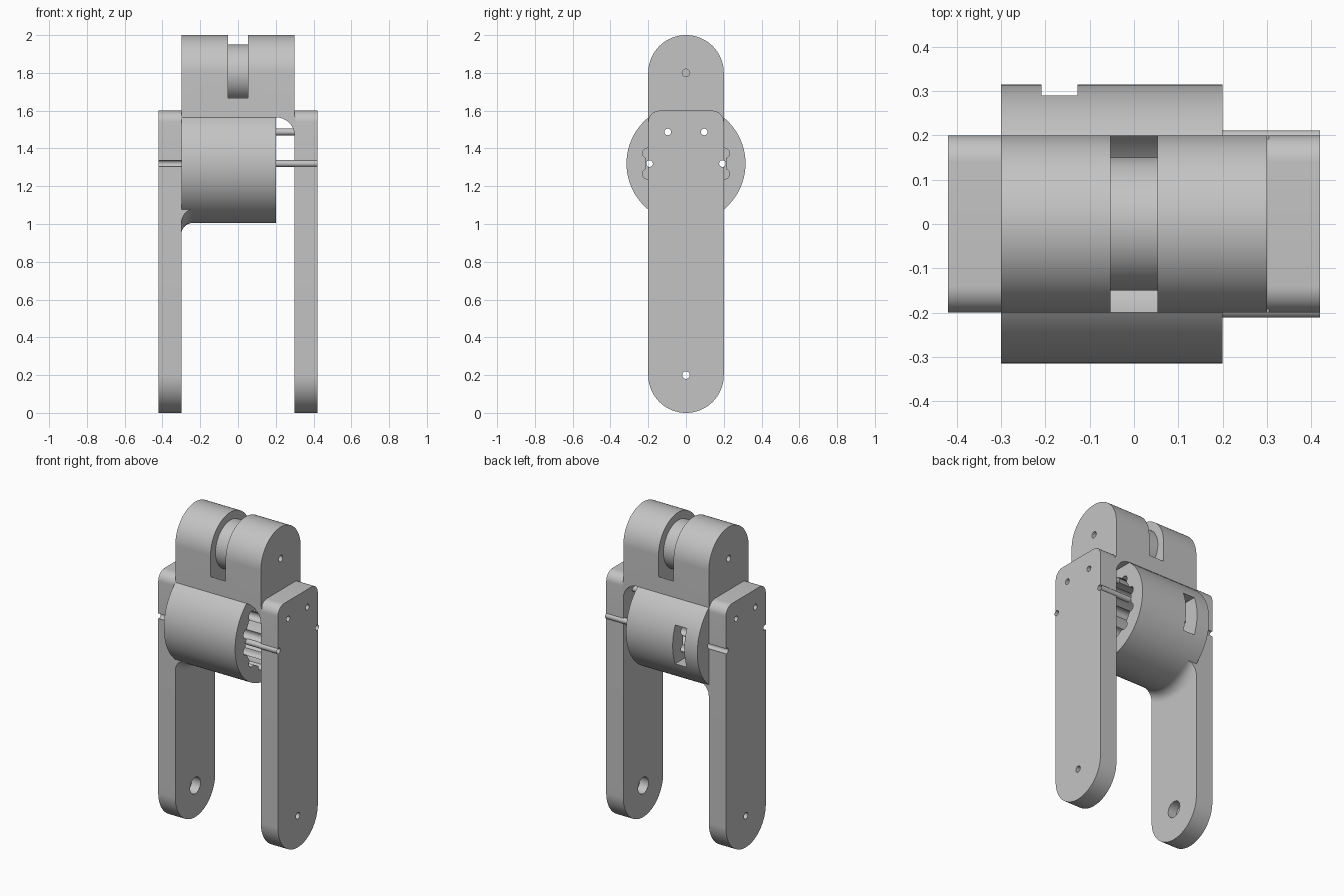
import bpy, bmesh
from math import sin, cos, pi, sqrt, radians

if "Cube" in bpy.data.objects:
    bpy.data.objects.remove(bpy.data.objects["Cube"], do_unlink=True)

grey = bpy.data.materials.new("light grey")
grey.use_nodes = True
grey.diffuse_color = (0.55, 0.55, 0.55, 1)
grey.node_tree.nodes["Principled BSDF"].inputs["Base Color"].default_value = grey.diffuse_color

HALF = 0.2             # half depth of legs and clevis
LEG_IN, LEG_OUT = 0.3, 0.42
BARREL_R, BARREL_Z = 0.315, 1.32
TOP_Z, FOOT_Z = 1.8, 0.2
PIN_R, PIN_RING = 0.0175, 0.193


def finish(name, bm):
    bmesh.ops.recalc_face_normals(bm, faces=bm.faces)
    mesh = bpy.data.meshes.new(name)
    bm.to_mesh(mesh)
    bm.free()
    mesh.materials.append(grey)
    ob = bpy.data.objects.new(name, mesh)
    bpy.context.collection.objects.link(ob)
    return ob


def prism(name, pts, a, b, axis="x", caps=True):
    """Extrude a 2D outline from a to b along x or y."""
    place = (lambda u, v, t: (t, u, v)) if axis == "x" else (lambda u, v, t: (u, t, v))
    bm = bmesh.new()
    low = [bm.verts.new(place(u, v, a)) for u, v in pts]
    high = [bm.verts.new(place(u, v, b)) for u, v in pts]
    for i in range(len(pts)):
        j = (i + 1) % len(pts)
        bm.faces.new((low[i], low[j], high[j], high[i]))
    if caps:
        bm.faces.new(low)
        bm.faces.new(high)
    return finish(name, bm)


def arc(cy, cz, r, start, end, n=24):
    angles = [radians(start + (end - start) * i / n) for i in range(n + 1)]
    return [(cy + r * cos(t), cz + r * sin(t)) for t in angles]


def rod(name, y, z, r, a, b, n=32, caps=True):
    return prism(name, arc(y, z, r, 0, 360, n)[:-1], a, b, caps=caps)


def box(name, x0, x1, y0, y1, z0, z1):
    return prism(name, [(y0, z0), (y1, z0), (y1, z1), (y0, z1)], x0, x1)


def carve(ob, cutters, operation="DIFFERENCE"):
    """Apply each cutter to the object, then discard it."""
    bpy.context.view_layer.objects.active = ob
    for c in cutters:
        c.hide_render = True
        mod = ob.modifiers.new("carve", "BOOLEAN")
        mod.operation, mod.object, mod.solver = operation, c, "EXACT"
        bpy.ops.object.modifier_apply(modifier=mod.name)
        bpy.data.objects.remove(c, do_unlink=True)


# Four guide pins spaced on a ring around the barrel axis
PINS = [(PIN_RING * cos(radians(a)), BARREL_Z + PIN_RING * sin(radians(a)))
        for a in (0, 60, 120, 180)]


def pin_holes():
    return [rod("pin_cutter", y, z, PIN_R, -0.5, 0.5) for y, z in PINS]


parts = []

# Legs: round foot, softened top corners, pivot hole with inner counterbore
outline = (arc(0, FOOT_Z, HALF, 180, 360, 48)
           + arc(HALF - 0.06, 1.54, 0.06, 0, 90, 10)
           + arc(0.06 - HALF, 1.54, 0.06, 90, 180, 10))
for name, side in (("left_leg", 1), ("right_leg", -1)):
    leg = prism(name, outline, side * LEG_IN, side * LEG_OUT)
    carve(leg, pin_holes() + [
        rod("pivot_cutter", 0, FOOT_Z, 0.02, -0.5, 0.5),
        rod("counterbore_cutter", 0, FOOT_Z, 0.052, side * 0.2, side * 0.36)])
    parts.append(leg)


def groove():
    return rod("groove_cutter", 0, TOP_Z, 0.24, -0.053, 0.053, 96)


# Barrel with scalloped blind bore and a window at the back
LOBES, STEPS = 12, 16
bore = []
for i in range(LOBES * STEPS):
    t = 2 * pi * i / (LOBES * STEPS)
    phi = (i % STEPS) / STEPS * 2 * pi / LOBES - pi / LOBES
    d, a = 0.21, 0.028
    inside = a * a - (d * sin(phi)) ** 2
    r = max(0.213, d * cos(phi) + sqrt(inside) if inside > 0 else 0)
    bore.append((r * cos(t), BARREL_Z + r * sin(t)))
barrel = rod("barrel", 0, BARREL_Z, BARREL_R, -LEG_IN, 0.2, 128)
carve(barrel, [prism("bore_cutter", bore, -0.21, 0.3),
               box("window_cutter", -0.21 + 0.001, -0.127, 0.1, 0.4,
                   BARREL_Z - 0.123, BARREL_Z + 0.123),
               groove()] + pin_holes())
parts.append(barrel)

# Flared fillet where the barrel meets the right leg
F = 0.06
bm = bmesh.new()
rings = []
for i in range(11):
    x = F * (1 - cos(i / 10 * pi / 2))
    r = BARREL_R + F - sqrt(F * F - (F - x) ** 2)
    rings.append([bm.verts.new((x - LEG_IN, y, z))
                  for y, z in arc(0, BARREL_Z, r, 0, 360, 128)[:-1]])
for p, q in zip(rings, rings[1:]):
    for i in range(128):
        j = (i + 1) % 128
        bm.faces.new((p[i], p[j], q[j], q[i]))
bm.faces.new(rings[0])
bm.faces.new(rings[-1])
flare = finish("barrel_fillet", bm)
carve(flare, [box("flare_limit", -0.4, 0, -HALF, HALF, 0.9, 1.12)], "INTERSECT")
parts.append(flare)

# Clevis block with round top, ring groove and blind pivot holes
clevis = prism("clevis", [(-HALF, 1.565), (HALF, 1.565)] + arc(0, TOP_Z, HALF, 0, 180, 64),
               -LEG_IN, LEG_IN)
carve(clevis, [box("bore_clearance", -0.2, 0.19, -0.1, 0.1, 1.5, 1.6), groove(),
               rod("pivot_cutter", 0, TOP_Z, 0.02, -0.4, -0.15),
               rod("pivot_cutter", 0, TOP_Z, 0.02, 0.15, 0.4)])
parts.append(clevis)
parts.append(rod("hub", 0, TOP_Z, 0.15, -0.06, 0.06, 96))

# Curved gusset joining the clevis to the left leg
gusset = prism("gusset", [(0.305, 1.465), (0.305, 1.57), (0.2, 1.57)]
               + arc(0.2, 1.465, 0.1, 90, 0, 16), -HALF, HALF, "y")
carve(gusset, pin_holes())
parts.append(gusset)

# Hollow guide pins between the barrel and the left leg
for i, (y, z) in enumerate(PINS):
    parts.append(rod(f"guide_pin_{i + 1}", y, z, PIN_R + 0.0005, 0.2, LEG_OUT, 24, caps=False))

bpy.ops.object.select_all(action="DESELECT")
for ob in parts:
    ob.select_set(True)
bpy.context.view_layer.objects.active = parts[0]
bpy.ops.object.shade_smooth_by_angle(angle=radians(30))
